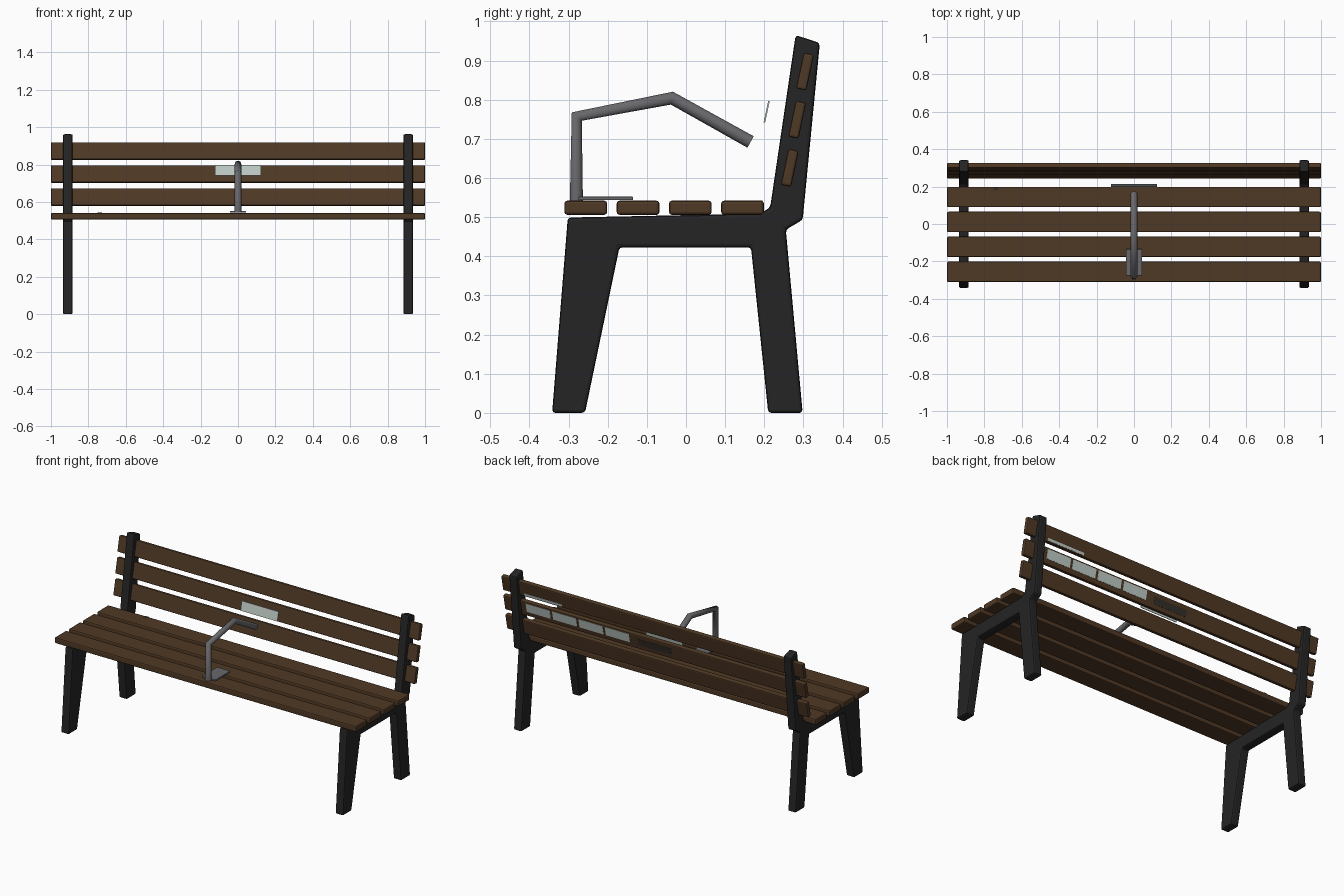
import bpy, bmesh, math
from mathutils import Matrix, Vector

if "Cube" in bpy.data.objects:
    bpy.data.objects.remove(bpy.data.objects["Cube"])


def mat(name, rgb):
    m = bpy.data.materials.new(name)
    m.diffuse_color = (*rgb, 1)
    m.use_nodes = True
    m.node_tree.nodes["Principled BSDF"].inputs["Base Color"].default_value = m.diffuse_color
    return m


IRON = mat("black iron", (0.018, 0.018, 0.019))
WOOD = mat("brown wood", (0.078, 0.040, 0.018))
STEEL = mat("grey steel", (0.14, 0.14, 0.15))
PALE = mat("pale plate", (0.52, 0.60, 0.56))
STAIN = mat("dark stain", (0.035, 0.027, 0.02))


def finish(bm, name, material, bevel):
    bmesh.ops.recalc_face_normals(bm, faces=bm.faces)
    me = bpy.data.meshes.new(name)
    bm.to_mesh(me)
    bm.free()
    me.materials.append(material)
    ob = bpy.data.objects.new(name, me)
    bpy.context.collection.objects.link(ob)
    if bevel:
        b = ob.modifiers.new("bevel", "BEVEL")
        b.width = bevel
        b.segments = 2
        b.limit_method = "ANGLE"
    return ob


def box(name, material, loc, size, tilt=0, bevel=0.0):
    bm = bmesh.new()
    bmesh.ops.create_cube(bm, size=1)
    bmesh.ops.transform(bm, matrix=Matrix.Diagonal((*size, 1)), verts=bm.verts)
    ob = finish(bm, name, material, bevel)
    ob.location = loc
    ob.rotation_euler.x = tilt
    return ob


# side frames: one profile (y, z) extruded across x
profile = [(-0.342, 0), (-0.258, 0), (-0.17, 0.423), (0.166, 0.423),
           (0.21, 0), (0.298, 0), (0.255, 0.468), (0.298, 0.493),
           (0.342, 0.945), (0.28, 0.965), (0.215, 0.525), (0.19, 0.509),
           (-0.302, 0.499)]
for side, label in ((-1, "left"), (1, "right")):
    bm = bmesh.new()
    f = bm.faces.new([bm.verts.new((side * 0.91 - 0.026, y, z)) for y, z in profile])
    r = bmesh.ops.extrude_face_region(bm, geom=[f])
    vs = [v for v in r["geom"] if isinstance(v, bmesh.types.BMVert)]
    bmesh.ops.translate(bm, vec=(0.052, 0, 0), verts=vs)
    finish(bm, label + "_frame", IRON, 0.008)

# seat slats
for i in range(4):
    box(f"seat_slat_{i + 1}", WOOD, (0, -0.256 + i * 0.1335, 0.524),
        (2.0, 0.109, 0.036), 0, 0.007)

# back slats, leaning back
TILT = -math.radians(12)
centres = [(0.265, 0.626), (0.284, 0.749), (0.304, 0.872)]
for i, (y, z) in enumerate(centres):
    box(f"back_slat_{i + 1}", WOOD, (0, y, z), (2.0, 0.027, 0.094), TILT, 0.006)


def back_patch(name, material, slat, x, w, h, dz):
    # thin painted plate on the rear face of a back slat
    y, z = centres[slat]
    off = Matrix.Rotation(TILT, 3, "X") @ Vector((0, 0.0138, dz))
    box(name, material, (x, y + off.y, z + off.z), (w, 0.002, h), TILT)


# worn paint marks on the rear
for i in range(4):
    back_patch(f"rear_paint_{i + 1}", PALE, 1, 0.77 - i * 0.175, 0.16, 0.055, 0.01)
back_patch("rear_paint_strip", PALE, 2, 0.73, 0.25, 0.015, -0.032)
back_patch("rear_stain", STAIN, 1, 0.0, 0.22, 0.04, 0.0)

# small stain on the seat
box("seat_stain", STAIN, (-0.74, 0.187, 0.542), (0.025, 0.018, 0.002))

# plate in front of the backrest
box("front_plate", PALE, (0, 0.206, 0.769), (0.244, 0.004, 0.056), TILT)

# middle armrest: bent tube and its foot plate
cu = bpy.data.curves.new("armrest_tube", "CURVE")
cu.dimensions = "3D"
cu.bevel_depth = 0.0175
cu.bevel_resolution = 3
cu.use_fill_caps = True
sp = cu.splines.new("POLY")
path = [(-0.280, 0.543), (-0.279, 0.757), (-0.036, 0.804), (0.165, 0.692)]
sp.points.add(len(path) - 1)
for p, (y, z) in zip(sp.points, path):
    p.co = (0, y, z, 1)
cu.materials.append(STEEL)
bpy.context.collection.objects.link(bpy.data.objects.new("armrest_tube", cu))
box("armrest_foot", STEEL, (0, -0.205, 0.548), (0.088, 0.14, 0.009), 0, 0.002)
